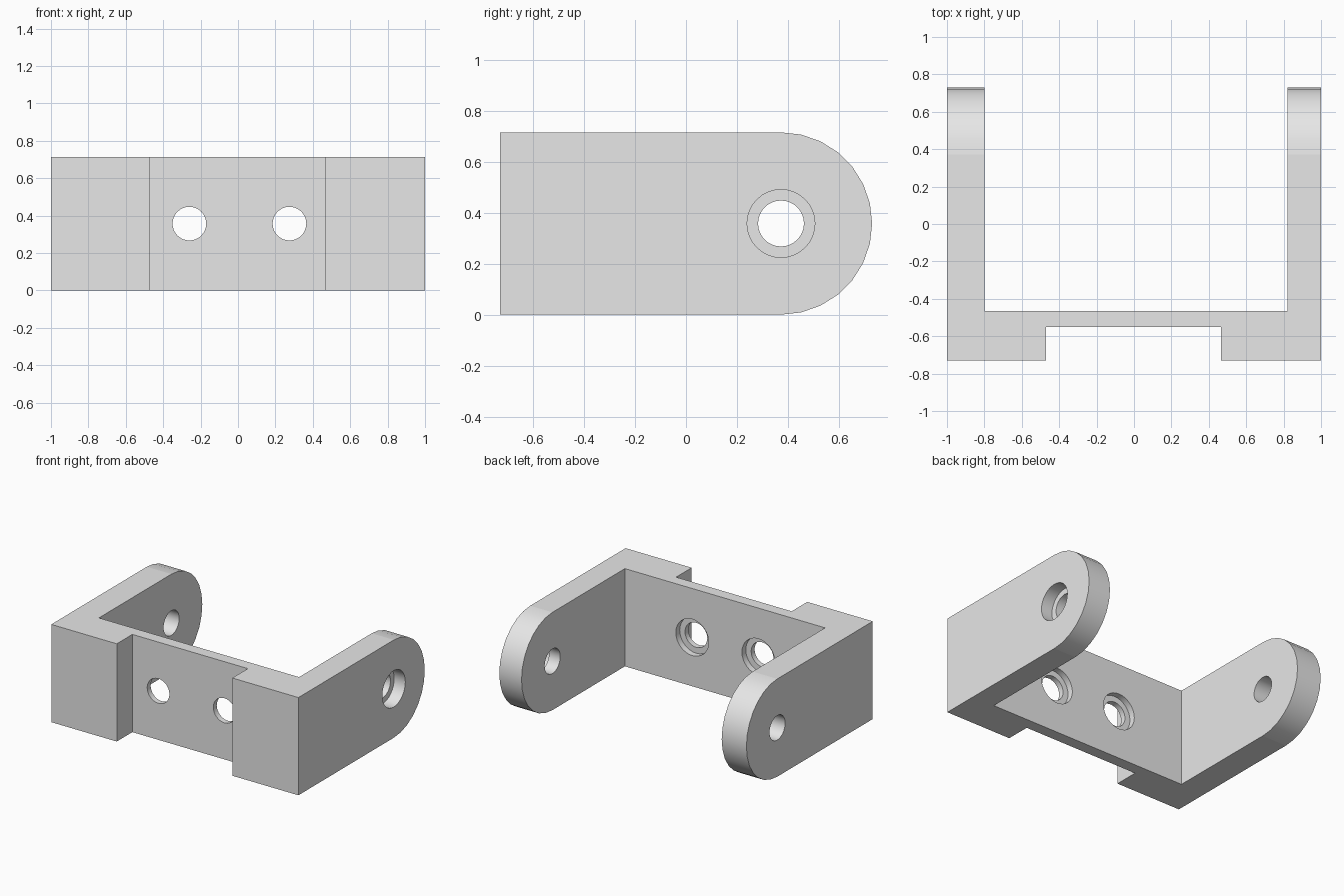
import bpy
import bmesh
from math import cos, sin, pi
from mathutils import Matrix, Vector

cube = bpy.data.objects.get("Cube")
if cube:
    bpy.data.objects.remove(cube, do_unlink=True)

HEIGHT = 0.715
MID = HEIGHT / 2          # height of every hole and of the arm tips
FRONT, BACK = -0.73, 0.73
PIVOT_Y = BACK - MID


def add_object(name, bm):
    bmesh.ops.recalc_face_normals(bm, faces=bm.faces)
    mesh = bpy.data.meshes.new(name)
    bm.to_mesh(mesh)
    bm.free()
    obj = bpy.data.objects.new(name, mesh)
    bpy.context.collection.objects.link(obj)
    return obj


def prism(name, points, offset):
    """Extrude a closed outline along the offset vector."""
    bm = bmesh.new()
    face = bm.faces.new([bm.verts.new(p) for p in points])
    new = bmesh.ops.extrude_face_region(bm, geom=[face])["geom"]
    verts = [v for v in new if isinstance(v, bmesh.types.BMVert)]
    bmesh.ops.translate(bm, verts=verts, vec=offset)
    return add_object(name, bm)


def drill(name, centre, axis, radius, depth):
    """Cylinder centred on a point, along an axis."""
    bm = bmesh.new()
    turn = Vector((0, 0, 1)).rotation_difference(Vector(axis)).to_matrix().to_4x4()
    bmesh.ops.create_cone(bm, cap_ends=True, segments=32, radius1=radius, radius2=radius,
                          depth=depth, matrix=Matrix.Translation(centre) @ turn)
    return add_object(name, bm)


def combine(target, tool, operation):
    tool.hide_render = True
    mod = target.modifiers.new(tool.name, "BOOLEAN")
    mod.operation = operation
    mod.solver = "EXACT"
    mod.object = tool
    bpy.context.view_layer.objects.active = target
    bpy.ops.object.modifier_apply(modifier=mod.name)
    bpy.data.objects.remove(tool, do_unlink=True)


# U-shaped plan with a shallow recess in the front
plan = [(-1, FRONT), (-0.47, FRONT), (-0.47, -0.55), (0.465, -0.55), (0.465, FRONT), (1, FRONT),
        (1, 1), (0.82, 1), (0.82, -0.465), (-0.8, -0.465), (-0.8, 1), (-1, 1)]
bracket = prism("u_bracket", [(x, y, -0.2) for x, y in plan], (0, 0, 1.2))

# Side silhouette that rounds the arm tips
side = [(-1.2, -1, HEIGHT), (-1.2, -1, 0)]
for i in range(15):
    a = -pi / 2 + pi * i / 14
    side.append((-1.2, PIVOT_Y + MID * cos(a), MID + MID * sin(a)))
combine(bracket, prism("side_silhouette", side, (2.4, 0, 0)), "INTERSECT")

# Pivot holes through both arms, counterbored on the outside of the left arm
combine(bracket, drill("pivot_hole", (0, PIVOT_Y, MID), (1, 0, 0), 0.09, 3), "DIFFERENCE")
combine(bracket, drill("pivot_counterbore", (1.01, PIVOT_Y, MID), (1, 0, 0), 0.133, 0.2), "DIFFERENCE")

# Two mounting holes in the plate, counterbored from the back
for x in (-0.26, 0.275):
    combine(bracket, drill("mount_hole", (x, -0.5, MID), (0, 1, 0), 0.09, 0.4), "DIFFERENCE")
    combine(bracket, drill("mount_counterbore", (x, -0.41, MID), (0, 1, 0), 0.133, 0.2), "DIFFERENCE")

# Single grey finish
grey = bpy.data.materials.new("plain_grey")
grey.use_nodes = True
colour = (0.8, 0.8, 0.8, 1)
grey.diffuse_color = colour
grey.node_tree.nodes["Principled BSDF"].inputs["Base Color"].default_value = colour
bracket.data.materials.clear()
bracket.data.materials.append(grey)

# Smooth the curved walls and keep the square faces flat
bpy.ops.object.select_all(action="DESELECT")
bracket.select_set(True)
bpy.context.view_layer.objects.active = bracket
bpy.ops.object.shade_smooth_by_angle(angle=pi / 6)
for face in bracket.data.polygons:
    face.use_smooth = max(abs(c) for c in face.normal) < 0.999
